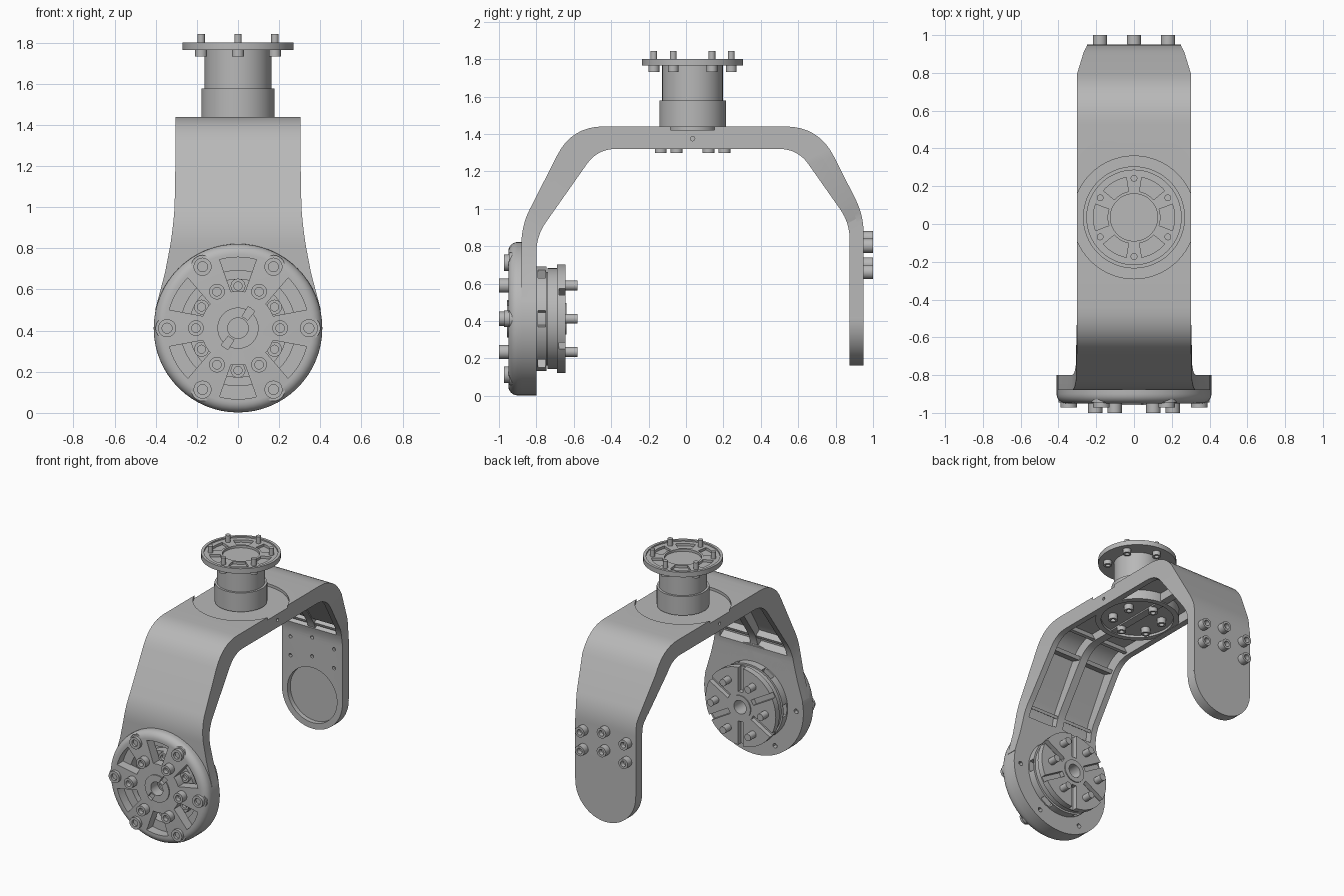
import bpy, bmesh
from math import sin, cos, pi, radians
from mathutils import Matrix, Vector

cube = bpy.data.objects.get("Cube")
if cube:
    bpy.data.objects.remove(cube)

metal = bpy.data.materials.new("machined_grey")
metal.use_nodes = True
grey = (0.48, 0.48, 0.48, 1)
metal.diffuse_color = grey
metal.node_tree.nodes["Principled BSDF"].inputs["Base Color"].default_value = grey

# Frames: local z points along -y at the joint, or up at the pivot
JOINT = Matrix.Translation((0, 0, 0.412)) @ Matrix.Rotation(pi / 2, 4, 'X')
PIVOT = Matrix.Translation((0, 0.035, 0))
HEX = [k * pi / 3 for k in range(6)]
HEX_MID = [a + pi / 6 for a in HEX]


def finish(name, bm, frame=Matrix()):
    bmesh.ops.remove_doubles(bm, verts=bm.verts, dist=1e-5)
    bmesh.ops.recalc_face_normals(bm, faces=bm.faces)
    mesh = bpy.data.meshes.new(name)
    bm.to_mesh(mesh)
    bm.free()
    mesh.transform(frame)
    mesh.materials.append(metal)
    obj = bpy.data.objects.new(name, mesh)
    bpy.context.collection.objects.link(obj)
    return obj


def add_lathe(bm, profile, x=0, y=0, steps=64, closed=False):
    verts = [bm.verts.new((x + r, y, h)) for r, h in profile]
    edges = [bm.edges.new(p) for p in zip(verts, verts[1:])]
    if closed:
        edges.append(bm.edges.new((verts[-1], verts[0])))
    bmesh.ops.spin(bm, geom=verts + edges, cent=(x, y, 0), axis=(0, 0, 1),
                   angle=2 * pi, steps=steps, use_merge=False)


def lathe(name, profile, frame, closed=False, steps=64):
    bm = bmesh.new()
    add_lathe(bm, profile, steps=steps, closed=closed)
    return finish(name, bm, frame)


def rod(r, h0, h1):
    return [(0, h0), (r, h0), (r, h1), (0, h1)]


def bolt(r, h0, h1):
    deep = h0 + (h1 - h0) * 0.4
    return [(0, h0), (r, h0), (r, h1), (r * .55, h1), (r * .55, deep), (0, deep)]


def spread(name, profile, places, frame, steps=20):
    bm = bmesh.new()
    for x, y in places:
        add_lathe(bm, profile, x, y, steps)
    return finish(name, bm, frame)


def circle(r, angles):
    return [(r * cos(a), r * sin(a)) for a in angles]


def prisms(name, outline, angles, h0, h1, frame):
    """Extruded outline repeated around the axis"""
    bm = bmesh.new()
    for a in angles:
        turn = Matrix.Rotation(a, 3, 'Z')
        rows = [[bm.verts.new(turn @ Vector((x, y, h))) for x, y in outline] for h in (h0, h1)]
        n = len(outline)
        for k in range(n):
            j = (k + 1) % n
            bm.faces.new((rows[0][k], rows[0][j], rows[1][j], rows[1][k]))
        bm.faces.new(rows[0])
        bm.faces.new(rows[1])
    return finish(name, bm, frame)


def sector(r0, r1, half0, half1, n=8):
    sweep = [2 * k / n - 1 for k in range(n + 1)]
    return (circle(r1, [radians(half1) * s for s in sweep]) +
            circle(r0, [-radians(half0) * s for s in sweep]))


def cut(cutter, *targets):
    for obj in targets:
        mod = obj.modifiers.new("cut", 'BOOLEAN')
        mod.operation, mod.solver, mod.object = 'DIFFERENCE', 'EXACT', cutter
        bpy.context.view_layer.objects.active = obj
        bpy.ops.object.modifier_apply(modifier=mod.name)
    bpy.data.objects.remove(cutter)


# Arm path: outer and inner side profiles with rounded corners
def rounded(points, n=8):
    out = []
    for k, (y, z, t) in enumerate(points):
        p = Vector((y, z))
        if not t:
            out.append(p)
            continue
        a = p + (Vector(points[k - 1][:2]) - p).normalized() * t
        b = p + (Vector(points[k + 1][:2]) - p).normalized() * t
        for s in [i / n for i in range(n + 1)]:
            out.append(a * (1 - s) ** 2 + p * 2 * s * (1 - s) + b * s * s)
    return out


outer = rounded([(-.88, .5, 0), (-.88, .68, 0), (-.88, .91, .1), (-.61, 1.44, .17),
                 (-.3, 1.44, 0), (.71, 1.44, .18), (.95, .965, .1), (.95, .42, 0)])
inner = rounded([(-.8, .5, 0), (-.8, .66, 0), (-.8, .855, .09), (-.473, 1.32, .1),
                 (-.3, 1.32, 0), (.597, 1.32, .1), (.875, .925, .09), (.875, .42, 0)])
LAST = len(outer) - 1


def half_width(p):
    if p.x < 0:
        return .303 + .1 * (max(0, 1.15 - p.y) / .65) ** 2
    return .303 - .053 * min(1, max(0, (1.24 - p.y) / .28))


def strip(name, first, last, span, d0, d1):
    """Band along the arm; span gives the x limits, d the depth fractions"""
    bm = bmesh.new()
    rows = []
    for o, i in list(zip(outer, inner))[first:last + 1]:
        xa, xb = span(half_width(o))
        p, q = o.lerp(i, d0), o.lerp(i, d1)
        rows.append([bm.verts.new((x, s.x, s.y))
                     for x, s in ((xa, p), (xb, p), (xb, q), (xa, q))])
    for a, b in zip(rows, rows[1:]):
        for k in range(4):
            j = (k + 1) % 4
            bm.faces.new((a[k], a[j], b[j], b[k]))
    bm.faces.new(rows[0])
    bm.faces.new(rows[-1])
    return finish(name, bm)


def full(w):
    return -w, w


skin = strip("arm_skin", 0, LAST, full, 0, .4)
front_root = strip("front_leg_root", 0, 4, full, .4, 1)
back_leg = strip("back_leg_plate", 34, LAST, full, .4, 1)
left_rim = strip("arm_left_rim", 4, 34, lambda w: (w - .045, w), .4, 1)
right_rim = strip("arm_right_rim", 4, 34, lambda w: (-w, .045 - w), .4, 1)
strip("arm_centre_rib", 4, 34, lambda w: (-.03, .03), .4, .92)
for k in (7, 11, 18, 22, 29, 32):
    strip("arm_cross_rib", k, k + 1, lambda w: (.03 - w, w - .03), .4, .85)
back_end = lathe("back_leg_end", rod(.25, -.95, -.875), JOINT)

cut(lathe("hole", rod(.28, .7, 1), JOINT), skin, front_root)
cut(lathe("recess", rod(.325, 1.42, 1.5), PIVOT), skin)
cut(lathe("socket", rod(.205, -.91, -.8), JOINT), skin, back_leg, back_end)
side_hole = Matrix.Translation((0, .035, 1.375)) @ Matrix.Rotation(pi / 2, 4, 'Y')
cut(lathe("pin_hole", rod(.012, -.4, .4), side_hole, steps=16), left_rim, right_rim)

# Back leg bolts and inner face holes
pattern = [(x, z + (.04 if x == 0 else 0)) for x in (-.18, 0, .18) for z in (.25, .39)]
spread("back_leg_bolts", [(r, -h) for r, h in bolt(.038, .945, 1)], pattern, JOINT)
cut(spread("holes", rod(.013, -.9, -.8), pattern, JOINT, 12), back_leg)

# Underside mounting disc
lathe("underside_disc", [(0, 1.4), (.29, 1.4), (.29, 1.322), (.25, 1.322),
                         (.25, 1.34), (0, 1.34)], PIVOT)
spread("underside_bolts", bolt(.032, 1.345, 1.298), circle(.17, HEX_MID), PIVOT)

# Front joint collar and round cover
collar = lathe("joint_collar", [(.28, .8), (.41, .8), (.41, .88), (.28, .88)], JOINT, True)
cut(spread("holes", rod(.017, .7, .83), circle(.35, HEX), JOINT, 12), collar)
edge = [(.36 + .05 * cos(a), .9 + .05 * sin(a)) for a in [k * pi / 12 for k in range(7)]]
cover = lathe("joint_cover", [(.05, .875), (.41, .875)] + edge +
              [(.1, .95), (.1, .958), (.05, .958)], JOINT, True)
cut(prisms("windows", sector(.18, .345, 11, 15), HEX_MID, .8, 1, JOINT), cover)
cut(prisms("notches", sector(.06, .115, 16, 10), [radians(55), radians(235)], .93, 1, JOINT),
    cover)
spread("cover_washers", rod(.056, .89, .946), circle(.345, HEX), JOINT, 24)
spread("cover_outer_bolts", bolt(.044, .94, .972), circle(.345, HEX), JOINT)
spread("cover_inner_bolts", bolt(.038, .945, 1), circle(.205, HEX), JOINT)

# Joint hub behind the cover
hub = lathe("joint_hub", [(.05, .86), (.24, .86), (.24, .8), (.28, .8), (.28, .745),
                          (.25, .745), (.25, .74), (.27, .74), (.27, .69), (.29, .69),
                          (.29, .645), (.085, .645), (.085, .638), (.05, .638)], JOINT, True)
cut(prisms("grooves", [(.11, -.02), (.32, -.02), (.32, .02), (.11, .02)], HEX_MID,
           .6, .68, JOINT), hub)
cut(prisms("gaps", sector(.22, .32, 9, 9), HEX, .75, .79, JOINT), hub)
spread("hub_studs", rod(.026, .58, .66), circle(.205, HEX), JOINT)
spread("hub_inner_bolts", bolt(.036, .85, .885), circle(.205, HEX_MID), JOINT)

# Pivot pedestal and top flange
lathe("pedestal", [(0, 1.4), (.125, 1.4), (.125, 1.437), (.178, 1.437), (.178, 1.578),
                   (.162, 1.578), (.162, 1.768), (0, 1.768)], PIVOT)
flange = lathe("top_flange", [(0, 1.765), (.27, 1.765), (.27, 1.802), (.25, 1.802),
                              (.25, 1.792), (.125, 1.792), (.125, 1.775), (0, 1.775)], PIVOT)
cut(prisms("pockets", sector(.14, .215, 18, 19), HEX, 1.774, 1.9, PIVOT), flange)
spread("flange_studs", rod(.018, 1.75, 1.843), circle(.207, HEX_MID), PIVOT)
spread("flange_bolt_heads", bolt(.029, 1.77, 1.732), circle(.207, HEX_MID), PIVOT)

# Smooth shading with sharp edges
bpy.ops.object.select_all(action='DESELECT')
for obj in bpy.context.collection.objects:
    if obj.type == 'MESH':
        obj.select_set(True)
        bpy.context.view_layer.objects.active = obj
bpy.ops.object.shade_smooth_by_angle(angle=radians(30))
